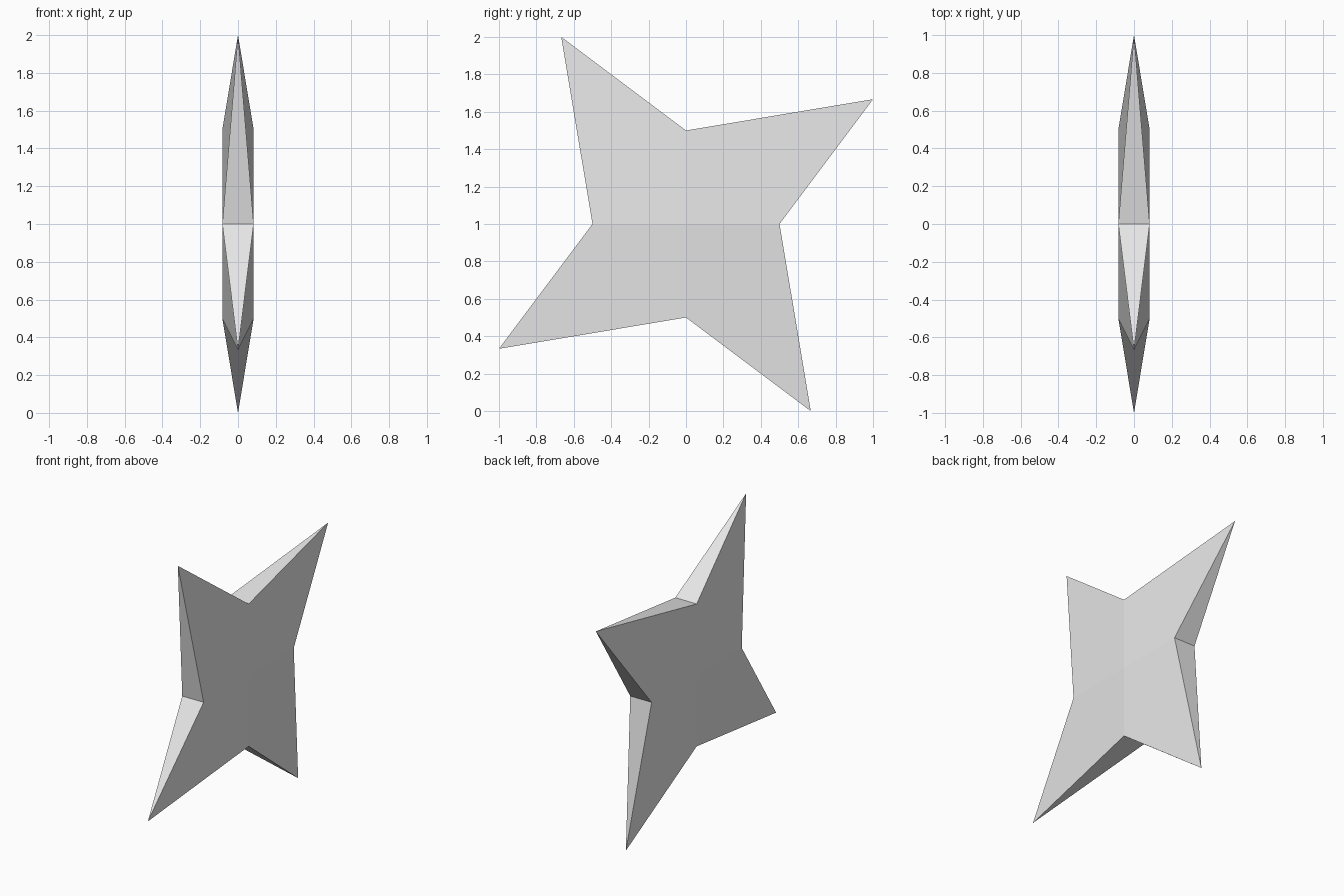
import bpy, bmesh

if "Cube" in bpy.data.objects:
    bpy.data.objects.remove(bpy.data.objects["Cube"])

H = 0.083          # half thickness at the notches
STEEL = bpy.data.materials.new("steel grey")
STEEL.diffuse_color = (0.8, 0.8, 0.8, 1)
STEEL.use_nodes = True
STEEL.node_tree.nodes["Principled BSDF"].inputs["Base Color"].default_value = STEEL.diffuse_color


def quarter(y, z, n):
    """Turn a point n quarter turns about the hub."""
    for _ in range(n):
        y, z = -z, y
    return y, z


bm = bmesh.new()


def vert(x, y, z):
    return bm.verts.new((x, y, z + 1))


# notches on both sides, sharp tips on the middle plane, one hub per side
notch = {s: [vert(s * H, *quarter(0.5, 0, n)) for n in range(4)] for s in (1, -1)}
hub = {s: vert(s * H, 0, 0) for s in (1, -1)}
tips = [vert(0, *quarter(1, 0.667, n)) for n in range(4)]

for n, tip in enumerate(tips):
    m = (n + 1) % 4
    # broad faces of the blade
    for s in (1, -1):
        bm.faces.new((hub[s], notch[s][n], tip, notch[s][m]))
    # bevelled sides running out to the tip
    for k in (n, m):
        bm.faces.new((notch[1][k], notch[-1][k], tip))

bmesh.ops.recalc_face_normals(bm, faces=bm.faces[:])
mesh = bpy.data.meshes.new("throwing_star")
bm.to_mesh(mesh)
bm.free()
mesh.materials.append(STEEL)
star = bpy.data.objects.new("throwing_star", mesh)
bpy.context.collection.objects.link(star)
